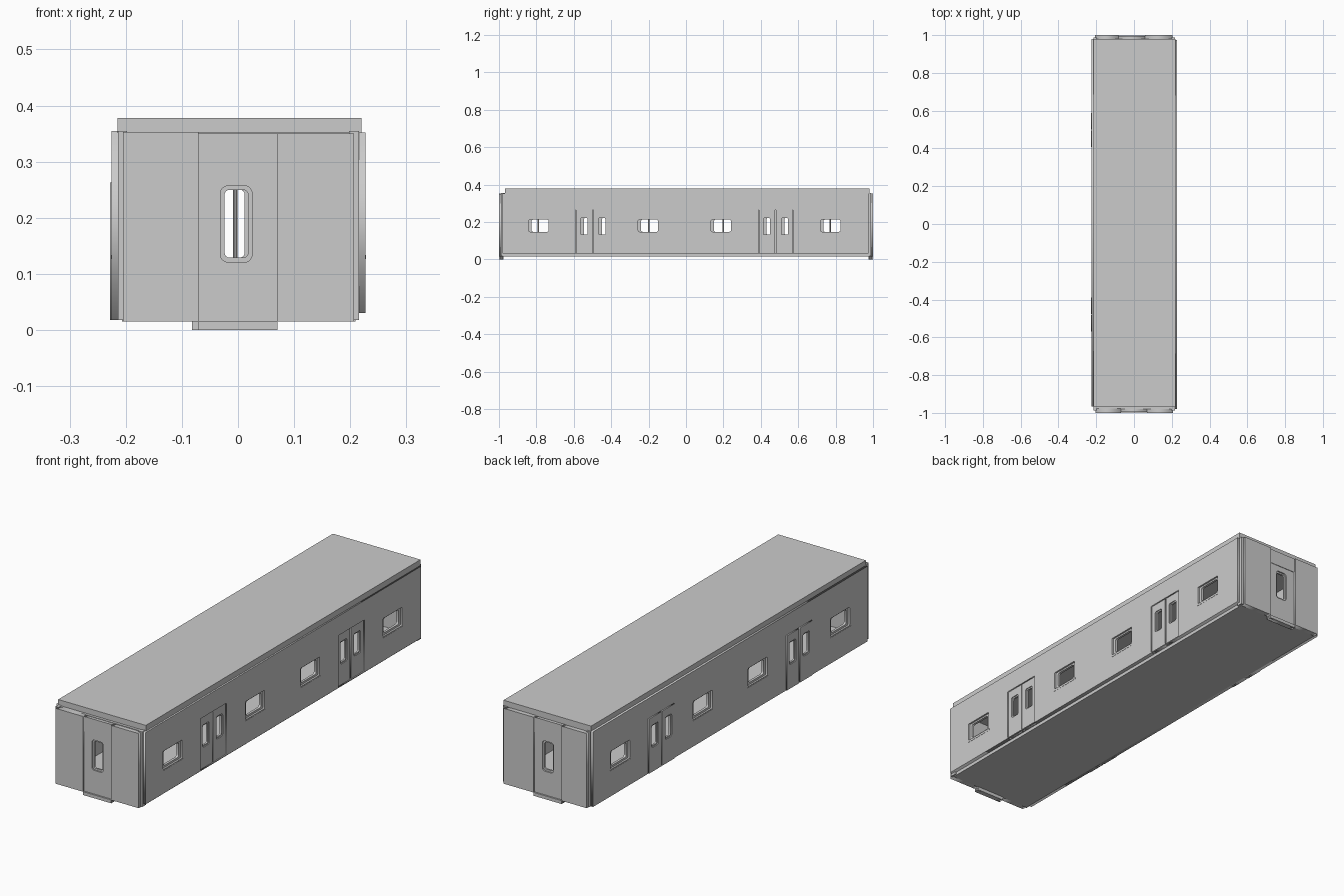
import bpy, math
from mathutils import Matrix, Vector

if "Cube" in bpy.data.objects:
    bpy.data.objects.remove(bpy.data.objects["Cube"])

# Local panel frames: columns are u, v, normal
SIDE = Matrix(((0, 0, 1, 0), (1, 0, 0, 0), (0, 1, 0, 0), (0, 0, 0, 1)))
END = Matrix(((1, 0, 0, 0), (0, 0, -1, 0), (0, 1, 0, 0), (0, 0, 0, 1)))
HALF_TURN = Matrix.Rotation(math.pi, 4, 'Z')
IDENT = Matrix.Identity(4)


def link(name, mesh):
    ob = bpy.data.objects.new(name, mesh)
    bpy.context.collection.objects.link(ob)
    return ob


def rounded(u0, u1, v0, v1, r=0.0):
    if r <= 0:
        return [(u0, v0), (u1, v0), (u1, v1), (u0, v1)]
    pts = []
    for i, (cu, cv) in enumerate([(u1 - r, v1 - r), (u0 + r, v1 - r), (u0 + r, v0 + r), (u1 - r, v0 + r)]):
        for k in range(5):
            a = math.pi / 2 * (i + k / 4)
            pts.append((cu + r * math.cos(a), cv + r * math.sin(a)))
    return pts


def panel(name, frame, loops, n0, n1, xf=IDENT):
    """Flat slab from n0 to n1 along the normal; loops after the first are holes."""
    cu = bpy.data.curves.new(name, 'CURVE')
    cu.dimensions = '2D'
    cu.fill_mode = 'BOTH'
    cu.extrude = (n1 - n0) / 2
    for loop in loops:
        pts = rounded(*loop)
        sp = cu.splines.new('POLY')
        sp.points.add(len(pts) - 1)
        for p, (u, v) in zip(sp.points, pts):
            p.co = (u, v, 0, 1)
        sp.use_cyclic_u = True
    tmp = link(name + "_outline", cu)
    bpy.context.view_layer.update()
    dg = bpy.context.evaluated_depsgraph_get()
    mesh = bpy.data.meshes.new_from_object(tmp.evaluated_get(dg))
    bpy.data.objects.remove(tmp)
    mesh.transform(xf @ frame @ Matrix.Translation((0, 0, (n0 + n1) / 2)))
    return link(name, mesh)


def box(name, x0, x1, y0, y1, z0, z1, xf=IDENT):
    c = [Vector((x, y, z)) for x in (x0, x1) for y in (y0, y1) for z in (z0, z1)]
    faces = [(0, 1, 3, 2), (4, 6, 7, 5), (0, 4, 5, 1), (2, 3, 7, 6), (0, 2, 6, 4), (1, 5, 7, 3)]
    me = bpy.data.meshes.new(name)
    me.from_pydata([xf @ v for v in c], [], faces)
    return link(name, me)


WINDOWS = [(-0.855, -0.72), (-0.27, -0.135), (0.12, 0.255), (0.705, 0.84)]
DOORS = [(-0.59, -0.405), (0.387, 0.572)]


def side(label, out, z0, z1, y0, y1, door_out, xf):
    inner = out - 0.019
    # wall sheet with window and door openings
    holes = [(a, b, 0.138, 0.22, 0.004) for a, b in WINDOWS]
    holes += [(a, b, z0 + 0.004, 0.265) for a, b in DOORS]
    panel(label + "_wall", SIDE, [(y0, y1, z0, z1)] + holes, inner, out, xf)
    for i, (a, b) in enumerate(WINDOWS):
        # stepped window frame and sill
        panel(f"{label}_window_frame_{i}", SIDE,
              [(a, b, 0.138, 0.22), (a + 0.014, b - 0.014, 0.147, 0.213, 0.01)], inner, out - 0.008, xf)
        box(f"{label}_window_sill_{i}", out - 0.004, out + 0.001, a - 0.006, b + 0.006, 0.127, 0.134, xf)
    for i, (a, b) in enumerate(DOORS):
        # pair of sliding door leaves
        m = (a + b) / 2
        for k, (p, q, c) in enumerate([(a + 0.002, m - 0.003, m - 0.048), (m + 0.003, b - 0.002, m + 0.048)]):
            panel(f"{label}_door_leaf_{i}_{k}", SIDE,
                  [(p, q, z0, 0.263), (c - 0.023, c + 0.023, 0.126, 0.227, 0.008)],
                  door_out - 0.012, door_out, xf)
            panel(f"{label}_door_window_frame_{i}_{k}", SIDE,
                  [(c - 0.023, c + 0.023, 0.126, 0.227, 0.008), (c - 0.018, c + 0.018, 0.132, 0.221, 0.006)],
                  door_out - 0.012, door_out - 0.004, xf)
        box(f"{label}_door_seal_{i}", inner, door_out - 0.01, m - 0.004, m + 0.004, z0, 0.263, xf)
    # corner posts
    for s in (-1, 1):
        ya, yb = sorted((s * 0.988, s * 0.96))
        box(f"{label}_corner_post_{s}", 0.198, out - 0.011, ya, yb, 0.018, 0.355, xf)


side("right", 0.227, 0.03, 0.352, -0.98, 0.975, 0.223, IDENT)
side("left", 0.225, 0.018, 0.355, -0.98, 0.965, 0.228, HALF_TURN)


def end(label, dx, xf):
    # wall halves beside the end door
    dl, dr = dx - 0.07, dx + 0.07
    panel(label + "_wall_left", END, [(-0.205, dl, 0.015, 0.353)], 0.978, 1.0, xf)
    panel(label + "_wall_right", END, [(dr, 0.207, 0.015, 0.35)], 0.978, 1.0, xf)
    # transom, gangway door with stepped rounded window, and threshold
    panel(label + "_transom", END, [(dl, dr, 0.283, 0.351)], 0.978, 0.994, xf)
    u0, u1 = dx - 0.031, dx + 0.025
    panel(label + "_door", END, [(dl, dr, 0.0, 0.2825), (u0, u1, 0.121, 0.257, 0.013)], 0.978, 0.992, xf)
    panel(label + "_door_window_frame", END,
          [(u0, u1, 0.121, 0.257, 0.013), (u0 + 0.007, u1 - 0.007, 0.129, 0.25, 0.009)], 0.978, 0.986, xf)
    yy = sorted((-0.999, -0.975))
    box(label + "_threshold", dl, dr, yy[0], yy[1], 0.0, 0.015, xf)


end("front_end", 0.0, IDENT)
end("back_end", 0.012, HALF_TURN)

# floor, roof slab
box("floor", -0.207, 0.209, -0.98, 0.98, 0.015, 0.03)
box("roof", -0.215, 0.22, -0.968, 0.98, 0.352, 0.378)
box("ceiling_edge", -0.205, 0.207, -0.98, 0.98, 0.344, 0.353)

# interior poles
for i, y in enumerate((-0.79, -0.2, 0.2, 0.77)):
    bpy.ops.mesh.primitive_cylinder_add(vertices=10, radius=0.004, depth=0.32, location=(-0.005, y, 0.188))
    bpy.context.object.name = f"grab_pole_{i}"
    bpy.ops.object.shade_smooth_by_angle()
